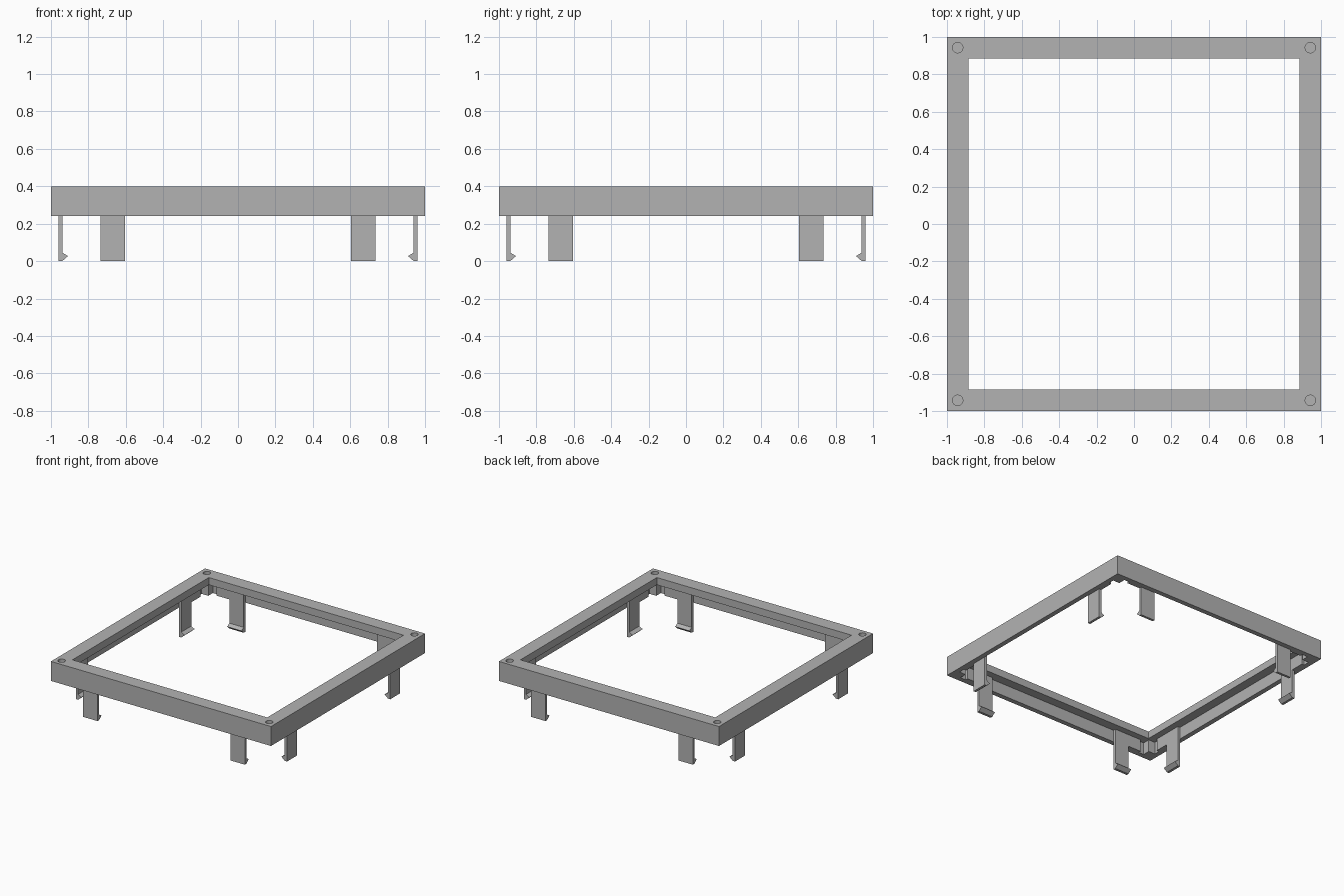
import bpy
import bmesh
from math import pi
from mathutils import Matrix, Vector

cube = bpy.data.objects.get("Cube")
if cube:
    bpy.data.objects.remove(cube, do_unlink=True)

grey = bpy.data.materials.new("plain_grey")
grey.use_nodes = True
colour = (0.45, 0.45, 0.45, 1)
grey.diffuse_color = colour
grey.node_tree.nodes["Principled BSDF"].inputs["Base Color"].default_value = colour

BOTTOM, TOP = 0.24, 0.4      # frame rim heights
PLATE = 0.34                 # underside of the top plate
OPENING, WALL, BLOCK = 0.885, 0.96, 0.9
BORE = 0.943


def finish(name, bm):
    bmesh.ops.recalc_face_normals(bm, faces=bm.faces)
    mesh = bpy.data.meshes.new(name)
    bm.to_mesh(mesh)
    bm.free()
    mesh.materials.append(grey)
    obj = bpy.data.objects.new(name, mesh)
    bpy.context.collection.objects.link(obj)
    return obj


def box(name, half_x, half_y, low, high):
    bm = bmesh.new()
    place = Matrix.Translation((0, 0, (low + high) / 2)) @ Matrix.Diagonal(
        (2 * half_x, 2 * half_y, high - low, 1))
    bmesh.ops.create_cube(bm, size=1, matrix=place)
    return finish(name, bm)


def cut(target, cutter):
    mod = target.modifiers.new("cut", 'BOOLEAN')
    mod.operation = 'DIFFERENCE'
    mod.solver = 'EXACT'
    mod.object = cutter
    bpy.context.view_layer.objects.active = target
    bpy.ops.object.modifier_apply(modifier=mod.name)
    bpy.data.objects.remove(cutter, do_unlink=True)


def prism(bm, outline, depth):
    """Extrude a closed outline along a vector."""
    face = bm.faces.new([bm.verts.new(p) for p in outline])
    side = bmesh.ops.extrude_face_region(bm, geom=[face])
    verts = [g for g in side["geom"] if isinstance(g, bmesh.types.BMVert)]
    bmesh.ops.translate(bm, verts=verts, vec=Vector(depth))


# Frame: rim with an opening and a rebate underneath that leaves corner blocks
frame = box("frame", 1, 1, BOTTOM, TOP)
cut(frame, box("opening_cutter", OPENING, OPENING, 0, 1))
cut(frame, box("rebate_cutter", WALL, BLOCK, 0, PLATE))
cut(frame, box("rebate_cutter", BLOCK, WALL, 0, PLATE))

# Blind round holes in the corners
for x in (-BORE, BORE):
    for y in (-BORE, BORE):
        bm = bmesh.new()
        bmesh.ops.create_cone(bm, cap_ends=True, segments=32, radius1=0.028,
                              radius2=0.028, depth=0.2,
                              matrix=Matrix.Translation((x, y, TOP)))
        cut(frame, finish("hole_cutter", bm))

# Clips: hooked leg plus a mounting strip, mirrored along each side
hook = [(0.96, PLATE), (0.96, 0), (0.94, 0), (0.909, 0.027),
        (0.938, 0.045), (0.938, PLATE)]
for turn, side in enumerate(("back", "left", "front", "right")):
    for sign, end in ((1, "first"), (-1, "second")):
        spin = Matrix.Rotation(turn * pi / 2, 4, 'Z')
        bm = bmesh.new()
        prism(bm, [(sign * 0.605, y, z) for y, z in hook], (sign * 0.13, 0, 0))
        bm.transform(spin)
        finish(f"{side}_{end}_clip", bm)
        bm = bmesh.new()
        strip = [(0.96, PLATE), (0.96, BOTTOM), (0.938, BOTTOM), (0.938, PLATE)]
        prism(bm, [(sign * 0.735, y, z) for y, z in strip], (sign * 0.115, 0, 0))
        bm.transform(spin)
        finish(f"{side}_{end}_clip_base", bm)

# Smooth the hole walls while keeping every edge sharp
bpy.ops.object.select_all(action='DESELECT')
frame.select_set(True)
bpy.context.view_layer.objects.active = frame
bpy.ops.object.shade_smooth_by_angle(angle=pi / 6)
